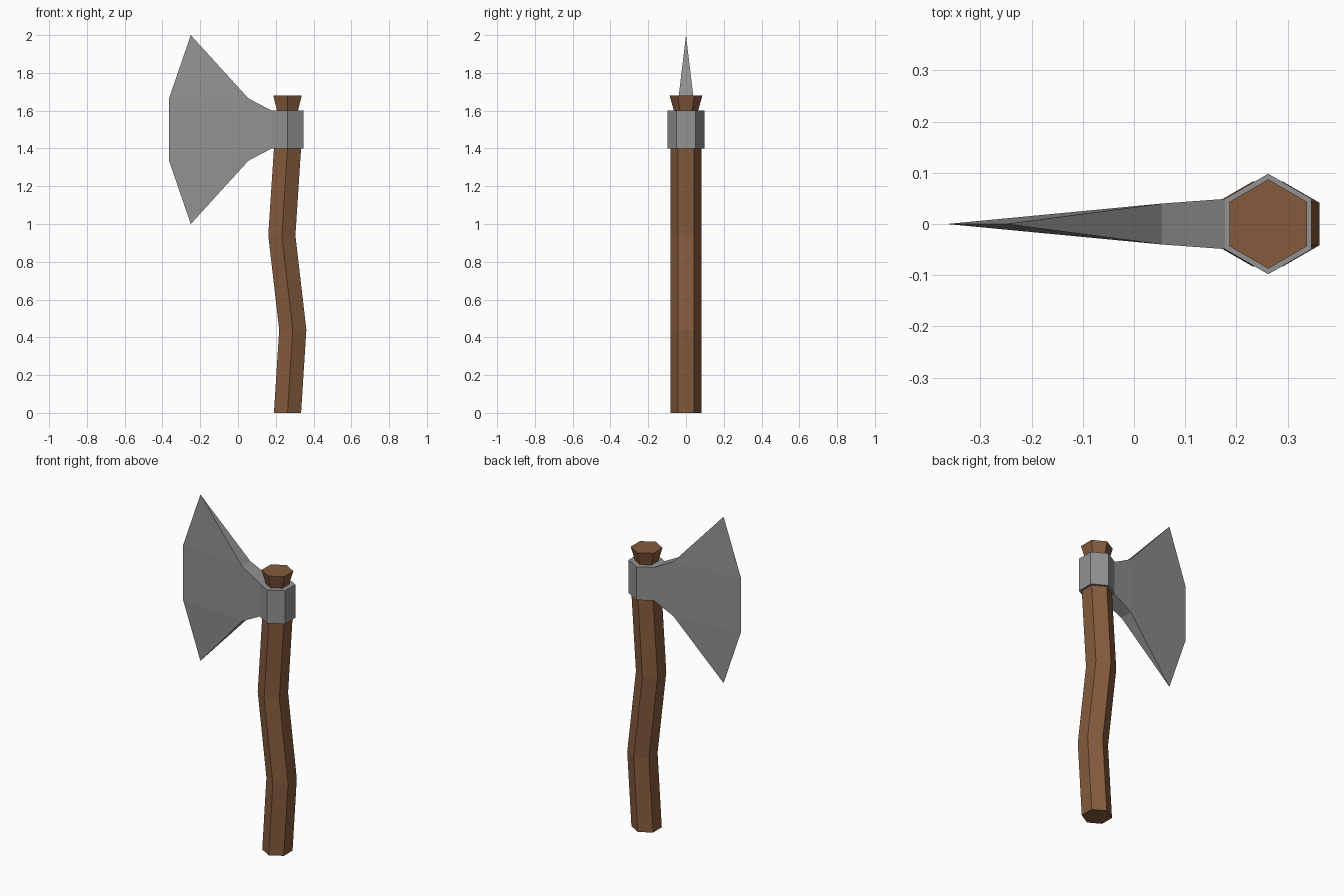
import bpy, bmesh, math

cube = bpy.data.objects.get("Cube")
if cube:
    bpy.data.objects.remove(cube, do_unlink=True)


def material(name, rgb):
    mat = bpy.data.materials.new(name)
    mat.use_nodes = True
    mat.diffuse_color = (*rgb, 1)
    mat.node_tree.nodes["Principled BSDF"].inputs["Base Color"].default_value = (*rgb, 1)
    return mat


def finish(bm, name, mat):
    bmesh.ops.recalc_face_normals(bm, faces=bm.faces)
    mesh = bpy.data.meshes.new(name)
    bm.to_mesh(mesh)
    bm.free()
    mesh.materials.append(mat)
    obj = bpy.data.objects.new(name, mesh)
    bpy.context.collection.objects.link(obj)
    return obj


def loft(name, rings, mat):
    """Join rings of points, in order, into a closed solid."""
    bm = bmesh.new()
    loops = [[bm.verts.new(p) for p in ring] for ring in rings]
    for a, b in zip(loops, loops[1:]):
        for i in range(len(a)):
            j = (i + 1) % len(a)
            bm.faces.new((a[i], a[j], b[j], b[i]))
    bm.faces.new(loops[0])
    bm.faces.new(loops[-1])
    return finish(bm, name, mat)


def hexagon(x, z, radius):
    # Corners point to the front and back
    angles = [math.radians(30 + 60 * i) for i in range(6)]
    return [(x + radius * math.cos(a), radius * math.sin(a), z) for a in angles]


wood = material("brown wood", (0.235, 0.105, 0.047))
steel = material("grey steel", (0.29, 0.29, 0.29))

AXIS = 0.262    # x of the shaft at the head
MID = 1.5       # height of the head's centre

# Bent shaft, pinched inside the collar and flared at the top
sections = [(AXIS, 0, 0.083), (0.29, 0.44, 0.083), (0.232, 0.94, 0.083),
            (AXIS, 1.4, 0.083), (AXIS, 1.6, 0.064), (AXIS, 1.68, 0.087)]
loft("handle", [hexagon(*s) for s in sections], wood)

# Collar around the shaft
loft("collar", [hexagon(AXIS, MID + s * 0.1, 0.098) for s in (-1, 1)], steel)


# Blade: a neck from the collar, then a wedge thinning to the cutting edge
def cross(x, half_y, half_z):
    return [(x, sy * half_y, MID + sz * half_z)
            for sy, sz in ((-1, -1), (1, -1), (1, 1), (-1, 1))]


bm = bmesh.new()
root = [bm.verts.new(p) for p in cross(0.178, 0.049, 0.1)]
neck = [bm.verts.new(p) for p in cross(0.055, 0.04, 0.165)]
low_tip, low, high, high_tip = [
    bm.verts.new((x, 0, MID + z))
    for x, z in ((-0.25, -0.5), (-0.365, -0.165), (-0.365, 0.165), (-0.25, 0.5))]
bm.faces.new(root)
for i in range(4):
    j = (i + 1) % 4
    bm.faces.new((root[i], root[j], neck[j], neck[i]))
for bottom, top in ((neck[0], neck[3]), (neck[1], neck[2])):
    bm.faces.new((bottom, low, high, top))
    bm.faces.new((bottom, low_tip, low))
    bm.faces.new((top, high, high_tip))
bm.faces.new((neck[0], neck[1], low_tip))
bm.faces.new((neck[2], neck[3], high_tip))
finish(bm, "blade", steel)
